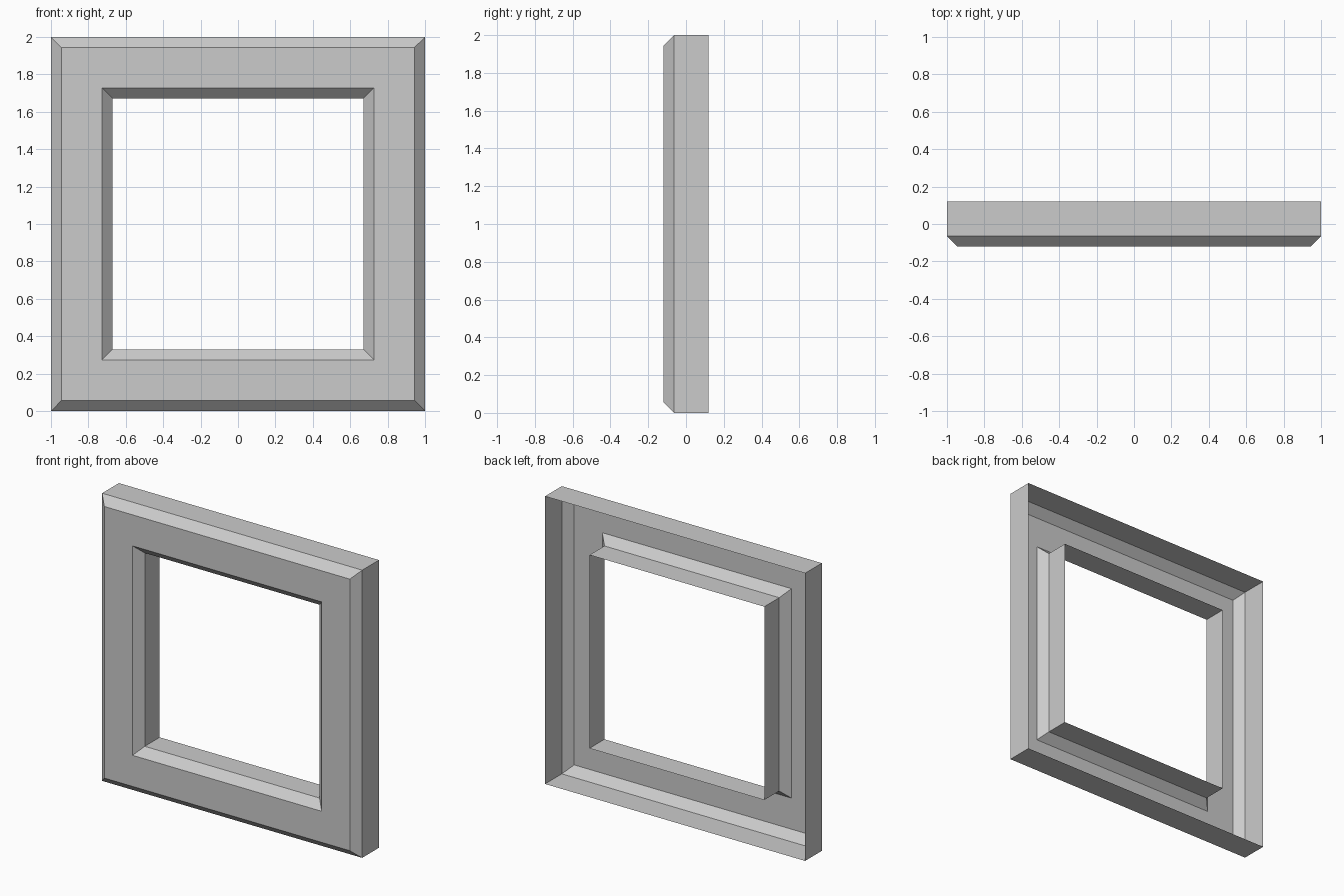
import bpy
import bmesh

if "Cube" in bpy.data.objects:
    bpy.data.objects.remove(bpy.data.objects["Cube"])

# Open-backed moulding profile: (half width, y) from outer back edge to inner back edge
PROFILE = [(1.0, 0.12), (1.0, -0.064), (0.944, -0.12),
           (0.728, -0.12), (0.672, -0.064), (0.672, 0.10)]
CORNERS = [(-1, -1), (1, -1), (1, 1), (-1, 1)]

# Sweep the profile around the square with mitred corners
bm = bmesh.new()
rings = [[bm.verts.new((sx * h, y, 1 + sz * h)) for sx, sz in CORNERS]
         for h, y in PROFILE]
for a, b in zip(rings, rings[1:]):
    for i in range(4):
        j = (i + 1) % 4
        bm.faces.new((a[i], a[j], b[j], b[i]))

# Make the front and outer surfaces face outward
bm.normal_update()
front = max(bm.faces, key=lambda f: abs(f.normal.y))
if front.normal.y > 0:
    bmesh.ops.reverse_faces(bm, faces=bm.faces[:])

mesh = bpy.data.meshes.new("window_frame")
bm.to_mesh(mesh)
bm.free()
frame = bpy.data.objects.new("window_frame", mesh)
bpy.context.collection.objects.link(frame)
